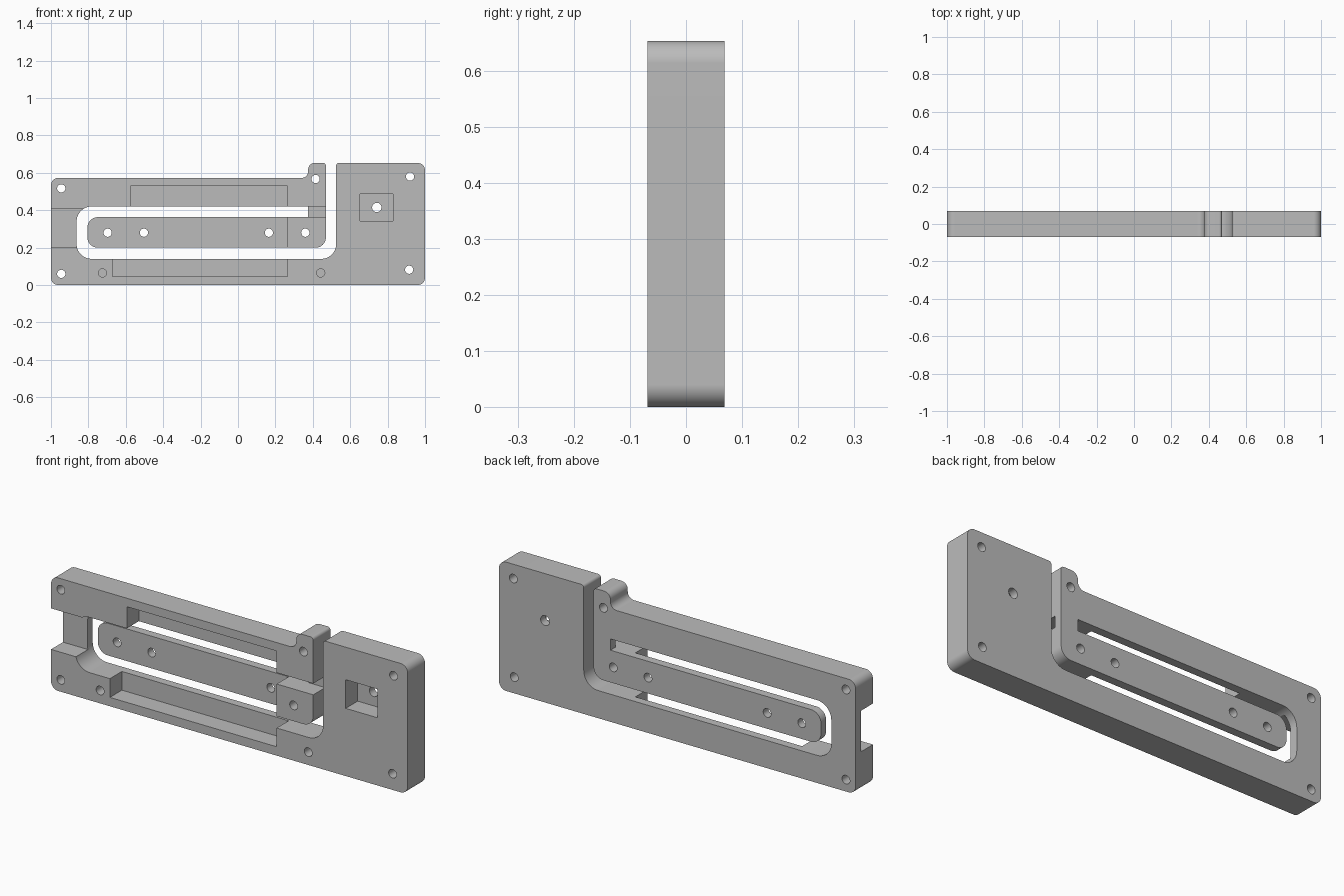
import bpy, bmesh, math
from mathutils import Vector

if "Cube" in bpy.data.objects:
    bpy.data.objects.remove(bpy.data.objects["Cube"])

Y = 0.069          # half thickness of the plate
POCKET = 0.027     # depth plane reached by all front pockets

grey = bpy.data.materials.new("plain grey")
grey.diffuse_color = (0.5, 0.5, 0.5, 1)
grey.use_nodes = True
grey.node_tree.nodes["Principled BSDF"].inputs["Base Color"].default_value = grey.diffuse_color


def fillet(corners, steps=10):
    """Turn (x, z, radius) corners into a rounded outline."""
    pts = []
    n = len(corners)
    for i, (x, z, r) in enumerate(corners):
        p = Vector((x, z))
        if r == 0:
            pts.append(p)
            continue
        a = (Vector(corners[i - 1][:2]) - p).normalized()
        b = (Vector(corners[(i + 1) % n][:2]) - p).normalized()
        centre = p + (a + b) * r          # all corners are right angles
        for k in range(steps + 1):
            t = k / steps * math.pi / 2
            pts.append(centre - b * r * math.cos(t) - a * r * math.sin(t))
    return pts


def prism(name, pts, y0, y1):
    """Extrude an x-z outline from y0 to y1."""
    bm = bmesh.new()
    face = bm.faces.new([bm.verts.new((p[0], y0, p[1])) for p in pts])
    ext = bmesh.ops.extrude_face_region(bm, geom=[face])
    for v in ext["geom"]:
        if isinstance(v, bmesh.types.BMVert):
            v.co.y = y1
    bmesh.ops.recalc_face_normals(bm, faces=bm.faces)
    mesh = bpy.data.meshes.new(name)
    bm.to_mesh(mesh)
    bm.free()
    ob = bpy.data.objects.new(name, mesh)
    bpy.context.collection.objects.link(ob)
    mesh.materials.append(grey)
    return ob


def cut(ob, pts, y0, y1):
    """Subtract a prism from ob and discard the cutter."""
    cutter = prism("cutter", pts, y0, y1)
    cutter.hide_render = True
    mod = ob.modifiers.new("cut", 'BOOLEAN')
    mod.operation = 'DIFFERENCE'
    mod.solver = 'EXACT'
    mod.object = cutter
    bpy.context.view_layer.objects.active = ob
    bpy.ops.object.modifier_apply(modifier=mod.name)
    bpy.data.objects.remove(cutter)


def circle(x, z, r, n=32):
    return [(x + r * math.cos(2 * math.pi * i / n),
             z + r * math.sin(2 * math.pi * i / n)) for i in range(n)]


# Plate outline, including the slot that wraps round the inner bar
plate = prism("slotted_plate", fillet([
    (-1, 0, .04), (1, 0, .04), (1, .653, .04), (.525, .653, .015),
    (.525, .14, .08), (-.863, .14, .08), (-.863, .42, .08), (.375, .42, 0),
    (.375, .363, 0), (-.805, .363, .055), (-.805, .2, .055), (.47, .2, .055),
    (.47, .653, .015), (.375, .653, .035), (.375, .573, .035), (-1, .573, .04),
]), -Y, Y)

# Front pockets: x0, x1, z0, z1
for x0, x1, z0, z1 in [
    (-.575, .265, .40, .53),     # above the slot
    (-.67, .265, .045, .16),     # below the slot
    (-.83, .265, .17, .39),      # face of the inner bar
    (-1.1, -.82, .20, .408),     # open left side
    (.36, .49, .363, .42),       # bridge from bar to upper tab
    (.652, .83, .343, .488),     # square nut pocket
]:
    cut(plate, [(x0, z0), (x1, z0), (x1, z1), (x0, z1)], -.2, POCKET)

# Through holes
for x, z in [(-.945, .517), (-.945, .06), (.415, .567), (.92, .58), (.915, .082),
             (-.697, .28), (-.503, .28), (.165, .28), (.36, .28)]:
    cut(plate, circle(x, z, .022), -.2, .2)
cut(plate, circle(.742, .415, .025), -.2, .2)

# Blind holes in the front face
for x in (-.725, .442):
    cut(plate, circle(x, .065, .022), -.2, POCKET)

# Smooth fillets and holes, crisp edges
bpy.ops.object.select_all(action='DESELECT')
plate.select_set(True)
bpy.context.view_layer.objects.active = plate
bpy.ops.object.shade_smooth_by_angle(angle=math.radians(30))
normals = plate.modifiers.new("flat faces", 'WEIGHTED_NORMAL')
normals.keep_sharp = True
